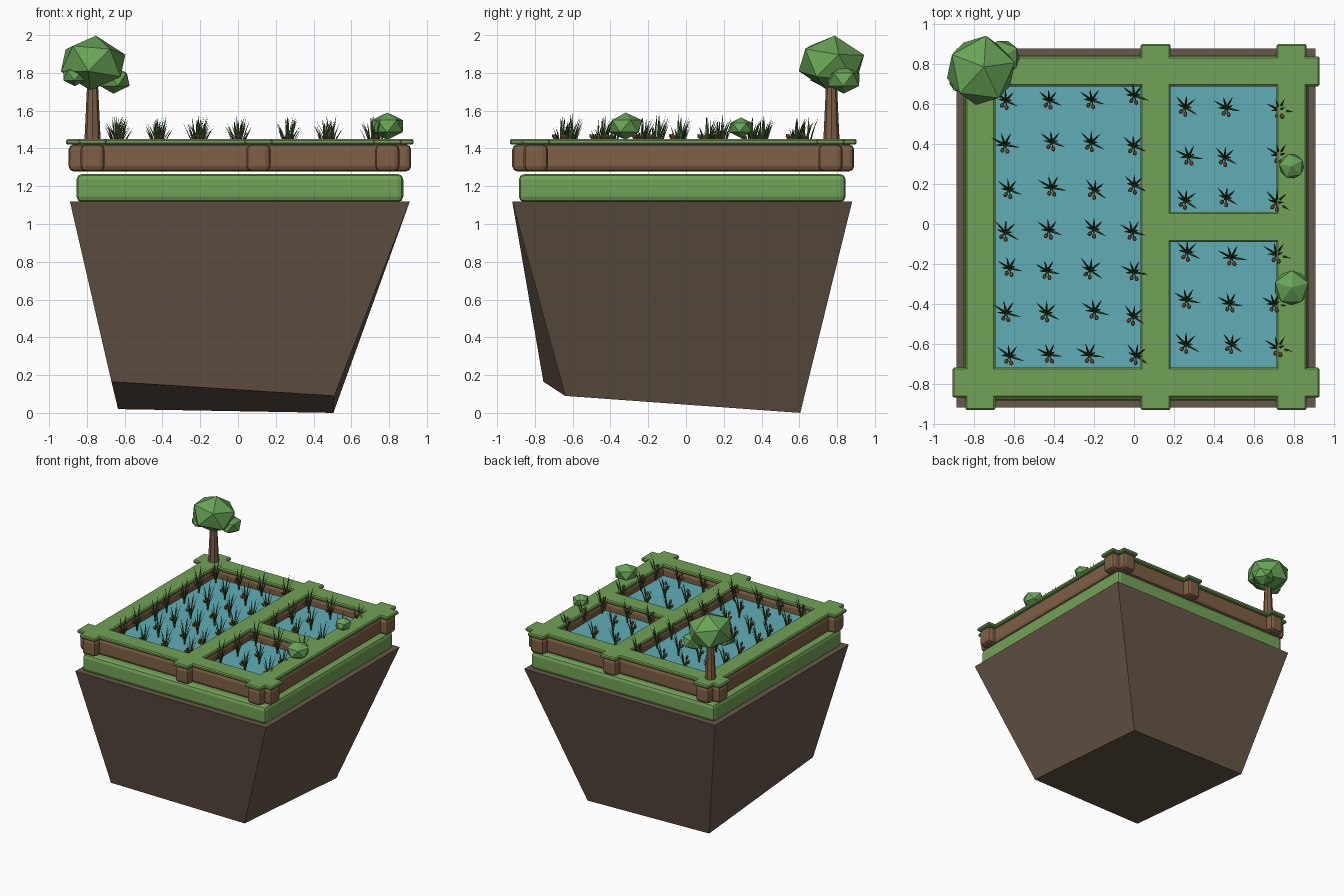
import bpy, bmesh, math, random
from mathutils import Vector, Matrix

if "Cube" in bpy.data.objects:
    bpy.data.objects.remove(bpy.data.objects["Cube"])

random.seed(4)


def material(name, rgb):
    m = bpy.data.materials.new(name)
    m.diffuse_color = (*rgb, 1)
    m.use_nodes = True
    m.node_tree.nodes["Principled BSDF"].inputs["Base Color"].default_value = m.diffuse_color
    return m


EARTH = material("earth", (0.135, 0.095, 0.065))
GRASS = material("grass", (0.17, 0.36, 0.095))
WOOD = material("wood", (0.21, 0.115, 0.06))
WATER = material("water", (0.115, 0.42, 0.47))
LEAF = material("foliage", (0.14, 0.37, 0.095))
BLADE = material("blade", (0.05, 0.11, 0.025))
GRAIN = material("grain", (0.21, 0.10, 0.04))


def finish(name, bm, *mats):
    bmesh.ops.recalc_face_normals(bm, faces=bm.faces)
    me = bpy.data.meshes.new(name)
    bm.to_mesh(me)
    bm.free()
    for m in mats:
        me.materials.append(m)
    ob = bpy.data.objects.new(name, me)
    bpy.context.collection.objects.link(ob)
    return ob


def box(name, x, y, z, mat, bevel=0.0, segments=2):
    bm = bmesh.new()
    bmesh.ops.create_cube(bm, size=1)
    for v in bm.verts:
        v.co = [(a + b) / 2 + c * (b - a) for c, (a, b) in zip(v.co, (x, y, z))]
    ob = finish(name, bm, mat)
    if bevel:
        mod = ob.modifiers.new("bevel", "BEVEL")
        mod.width, mod.segments = bevel, segments
    return ob


# Earth block: tapering, with a slanted underside
bm = bmesh.new()
top = [bm.verts.new(p) for p in
       [(-0.89, -0.92, 1.12), (0.91, -0.92, 1.12), (0.91, 0.88, 1.12), (-0.89, 0.88, 1.12)]]
low = [bm.verts.new(p) for p in
       [(-0.67, -0.755, 0.165), (0.51, -0.64, 0.09), (0.505, 0.605, 0.0), (-0.635, 0.595, 0.02)]]
bm.faces.new(top)
bm.faces.new(low)
for i in range(4):
    j = (i + 1) % 4
    bm.faces.new((top[i], top[j], low[j], low[i]))
finish("earth_block", bm, EARTH)

# Turf slab and the water sheet
box("turf_slab", (-0.855, 0.875), (-0.885, 0.845), (1.115, 1.265), GRASS, 0.03)
box("water", (-0.76, 0.79), (-0.79, 0.76), (1.335, 1.35), WATER)


# Wooden frame: each beam carries a slightly wider strip of grass
def beam(name, axis, centre, start, end):
    def spans(half, grow):
        across = (centre - half, centre + half)
        along = (start - grow, end + grow)
        return (along, across) if axis == "x" else (across, along)
    box(name + "_beam", *spans(0.064, 0), (1.278, 1.422), WOOD, 0.028)
    box(name + "_grass", *spans(0.075, 0.013), (1.42, 1.45), GRASS, 0.008, 1)


for name, cx in (("left", -0.77), ("middle", 0.108), ("right", 0.79)):
    beam(name, "y", cx, -0.92, 0.89)
for name, cy in (("front", -0.795), ("back", 0.765)):
    beam(name, "x", cy, -0.897, 0.917)
beam("divider", "x", -0.015, 0.1, 0.79)


# Low-poly foliage balls
def ball(name, loc, r, h, spin=0.0, tilt=(0, 0)):
    bm = bmesh.new()
    bmesh.ops.create_icosphere(bm, subdivisions=1, radius=1)
    mat = (Matrix.Translation(loc) @ Matrix.Rotation(tilt[0], 4, "X")
           @ Matrix.Rotation(tilt[1], 4, "Y") @ Matrix.Diagonal((r, r, h, 1))
           @ Matrix.Rotation(spin, 4, "Z"))
    bmesh.ops.transform(bm, matrix=mat, verts=bm.verts)
    finish(name, bm, LEAF)


ball("crown_main", (-0.767, 0.77, 1.852), 0.188, 0.147, 0.2, (-0.12, 0.1))
ball("crown_right", (-0.66, 0.835, 1.765), 0.097, 0.075, 0.6)
ball("crown_left", (-0.865, 0.72, 1.785), 0.07, 0.055, 0.3)
ball("bush_large", (0.79, -0.32, 1.518), 0.097, 0.072, 0.3)
ball("bush_small", (0.79, 0.29, 1.51), 0.07, 0.054, 0.5)

# Tree trunk
bm = bmesh.new()
bmesh.ops.create_cone(bm, cap_ends=True, segments=8, radius1=0.044, radius2=0.027,
                      depth=0.36, matrix=Matrix.Translation((-0.77, 0.77, 1.6)))
finish("tree_trunk", bm, WOOD)


# Rice clump pieces: (heading in degrees, reach, height)
BLADES = [(-22, 0.075, 0.17), (140, 0.075, 0.19), (95, 0.06, 0.22),
          (50, 0.065, 0.21), (170, 0.045, 0.15), (10, 0.035, 0.23)]


def add_blade(bm, base, heading, reach, height, width):
    out = Vector((math.cos(heading), math.sin(heading), 0))
    side = Vector((-out.y, out.x, 0))
    rings = []
    for t, w in ((0, 0.6), (0.4, 1), (0.75, 0.7)):
        c = base + out * reach * t ** 1.7 + Vector((0, 0, height * t))
        rings.append([bm.verts.new(c + side * w * width), bm.verts.new(c - out * w * width * 0.5),
                      bm.verts.new(c - side * w * width)])
    tip = bm.verts.new(base + out * reach + Vector((0, 0, height)))
    for a, b in zip(rings, rings[1:]):
        for i in range(3):
            j = (i + 1) % 3
            bm.faces.new((a[i], a[j], b[j], b[i]))
    for i in range(3):
        bm.faces.new((rings[-1][i], rings[-1][(i + 1) % 3], tip))


def rice_clump(name, x, y):
    bm = bmesh.new()
    turn, size = random.uniform(-0.25, 0.25), random.uniform(0.9, 1.08)
    base = Vector((x, y, 1.34))
    for deg, reach, height in BLADES:
        add_blade(bm, base, math.radians(deg) + turn, reach * size, height * size, 0.006)
    # drooping grain ears on the front side
    for deg, reach, height in ((-80, 0.035, 0.12), (-125, 0.03, 0.09)):
        a = math.radians(deg) + turn
        add_blade(bm, base, a, reach, height, 0.004)
        tip = base + Vector((math.cos(a) * reach, math.sin(a) * reach, height))
        made = bmesh.ops.create_icosphere(
            bm, subdivisions=1, radius=1,
            matrix=Matrix.Translation(tip) @ Matrix.Rotation(a, 4, "Z")
            @ Matrix.Rotation(0.6, 4, "Y") @ Matrix.Diagonal((0.011, 0.011, 0.02, 1)))
        for f in {f for v in made["verts"] for f in v.link_faces}:
            f.material_index = 1
    finish(name, bm, BLADE, GRAIN)


# Planting rows in the three ponds
fields = {
    "left": ((-0.635, -0.425, -0.21, 0.005), (0.63, 0.4, 0.18, -0.03, -0.23, -0.45, -0.65)),
    "back": ((0.265, 0.47, 0.715), (0.57, 0.34, 0.12)),
    "front": ((0.255, 0.475, 0.71), (-0.155, -0.385, -0.61)),
}
for field, (xs, ys) in fields.items():
    for x in xs:
        for y in ys:
            rice_clump(f"rice_{field}", x + random.uniform(-0.015, 0.015),
                       y + random.uniform(-0.015, 0.015))
